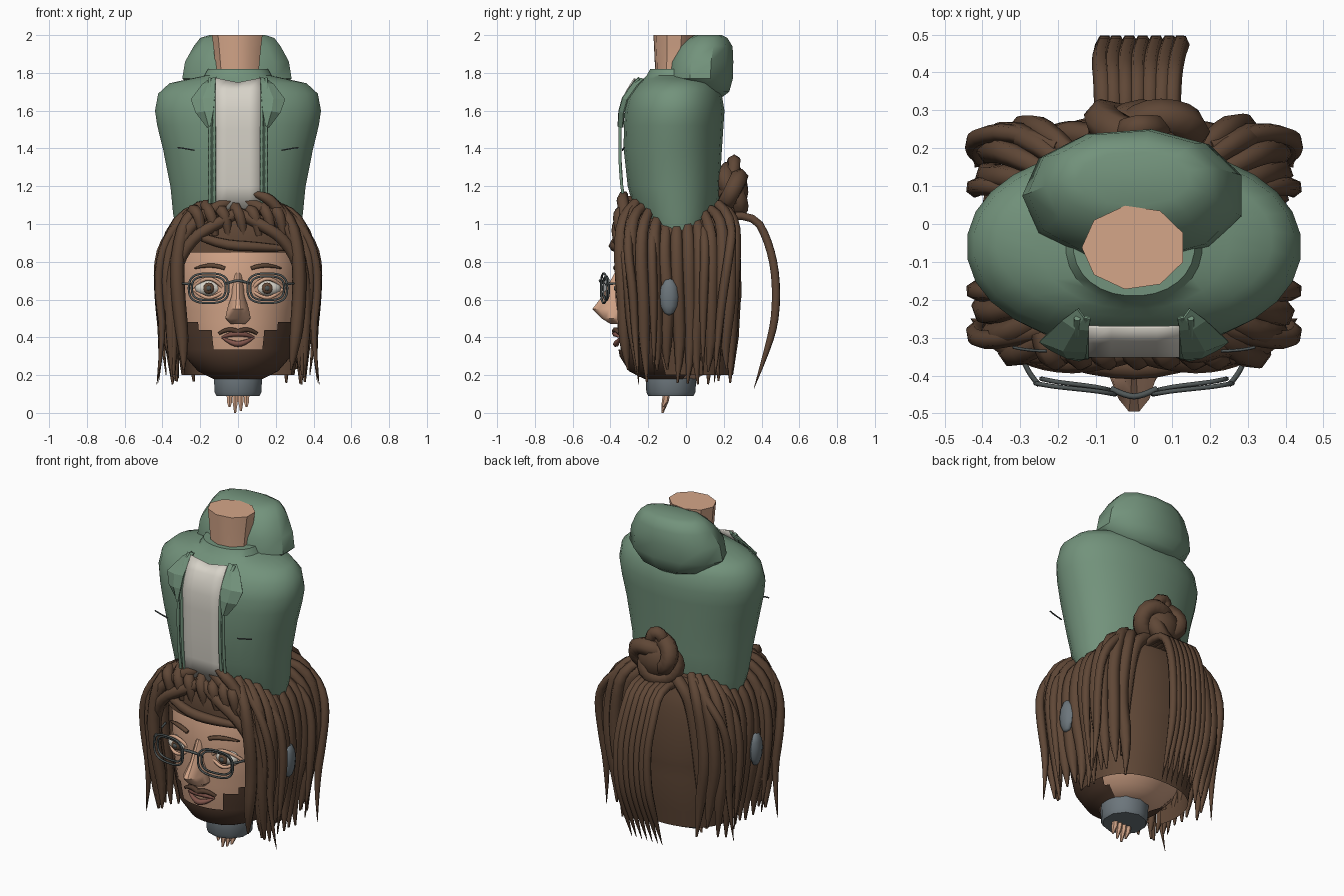
import bpy, bmesh, math, random
random.seed(4)


def mat(name, r, g, b):
    m = bpy.data.materials.new(name)
    m.diffuse_color = (r, g, b, 1)
    return m


GREEN = mat("jacket_green", .17, .29, .20)
SKIN = mat("skin", .66, .38, .25)
HAIR = mat("hair_brown", .115, .063, .037)
BEARD = mat("beard_brown", .085, .045, .028)
WHITE = mat("shirt_white", .68, .65, .58)
GREY = mat("cuff_grey", .15, .18, .20)
DARK = mat("dark_frame", .08, .095, .095)
LIP = mat("lip", .22, .09, .07)


def finish(name, bm, m, smooth=True):
    bmesh.ops.recalc_face_normals(bm, faces=bm.faces)
    me = bpy.data.meshes.new(name)
    bm.to_mesh(me)
    bm.free()
    ob = bpy.data.objects.new(name, me)
    bpy.context.collection.objects.link(ob)
    me.materials.append(m)
    if smooth:
        bpy.ops.object.select_all(action='DESELECT')
        ob.select_set(True)
        bpy.context.view_layer.objects.active = ob
        bpy.ops.object.shade_smooth_by_angle(angle=math.radians(40))
    return ob


def lerp(table, z):
    """Interpolate rows of (z, values...) at height z."""
    for a, b in zip(table, table[1:]):
        if z <= b[0]:
            t = max(0, (z - a[0]) / (b[0] - a[0]))
            return [p + (q - p) * t for p, q in zip(a[1:], b[1:])]
    return list(table[-1][1:])


def loft(name, rings, m, n=24, power=2.0, grow=0, keep=None, zs=None, cx=0, smooth=True):
    """Stack of (z, cy, rx, ry) superellipse rings, optionally only part kept."""
    bm = bmesh.new()
    rows = []
    for z in zs or [r[0] for r in rings]:
        cy, rx, ry = lerp(rings, z)
        row = []
        for i in range(n):
            a = 2 * math.pi * (i + .5) / n
            c, s = math.cos(a), math.sin(a)
            row.append(bm.verts.new((
                cx + (rx + grow) * math.copysign(abs(c) ** (2 / power), c),
                cy + (ry + grow) * math.copysign(abs(s) ** (2 / power), s), z)))
        rows.append(row)
    for a, b in zip(rows, rows[1:]):
        for i in range(n):
            j = (i + 1) % n
            bm.faces.new((a[i], a[j], b[j], b[i]))
    bm.faces.new(rows[0][::-1])
    bm.faces.new(rows[-1])
    if keep:
        bad = [f for f in bm.faces if not keep(f.calc_center_median())]
        bmesh.ops.delete(bm, geom=bad, context='FACES')
    return finish(name, bm, m, smooth)


def tubes(name, paths, m, r, sides=1, res=3, cyclic=False, mirror=False):
    """Many tapering tubes; each path is a list of (x, y, z[, radius factor])."""
    cu = bpy.data.curves.new(name, 'CURVE')
    cu.dimensions = '3D'
    cu.bevel_depth, cu.bevel_resolution, cu.use_fill_caps = r, sides, True
    if mirror:
        paths = paths + [[(-p[0],) + tuple(p[1:]) for p in path] for path in paths]
    for path in paths:
        s = cu.splines.new('NURBS')
        s.points.add(len(path) - 1)
        for q, p in zip(s.points, path):
            q.co = (p[0], p[1], p[2], 1)
            q.radius = p[3] if len(p) > 3 else 1
        s.order_u, s.resolution_u = 3, res
        s.use_endpoint_u, s.use_cyclic_u = not cyclic, cyclic
    ob = bpy.data.objects.new(name, cu)
    bpy.context.collection.objects.link(ob)
    cu.materials.append(m)


def ball(name, loc, size, m, seg=14):
    bm = bmesh.new()
    bmesh.ops.create_uvsphere(bm, u_segments=seg, v_segments=seg // 2 + 1, radius=1)
    bmesh.ops.scale(bm, vec=size, verts=bm.verts)
    bmesh.ops.translate(bm, vec=loc, verts=bm.verts)
    finish(name, bm, m)


def plate(name, rows, m, smooth=True):
    """Thin surface through rows of points."""
    bm = bmesh.new()
    vs = [[bm.verts.new(p) for p in row] for row in rows]
    for a, b in zip(vs, vs[1:]):
        for i in range(len(a) - 1):
            bm.faces.new((a[i], a[i + 1], b[i + 1], b[i]))
    ob = finish(name, bm, m, smooth)
    ob.modifiers.new("thick", 'SOLIDIFY').thickness = .008


# Head, beard with mouth cut-out, hair cap
HEAD = [(.18, -.08, .12, .13), (.22, -.08, .2, .21), (.30, -.06, .27, .28), (.42, -.05, .30, .31),
        (.6, -.05, .325, .325), (.8, -.05, .33, .325), (.95, -.05, .29, .29), (1.06, -.05, .18, .18)]
ZS = [.18, .2, .22, .26, .3, .335, .36, .4, .44, .48, .54, .6, .7, .8, .88, .95, 1.0, 1.06]
loft("head", HEAD, SKIN, 40, zs=ZS)
loft("beard", HEAD, BEARD, 48, grow=.012, zs=ZS, keep=lambda p: p.y < 0 and .185 < p.z < .48
     and not (abs(p.x) < .125 and p.z > .345) and not (abs(p.x) < .2 and p.z > .45))
CAP = [(.2, .0, .30, .25), (.4, -.025, .33, .305), (.58, -.035, .345, .325), (.62, -.03, .35, .325),
       (.85, -.04, .355, .33), (.98, -.05, .325, .32), (1.08, -.05, .25, .28)]
loft("hair_cap", CAP, HAIR, 40, power=2.3, zs=[.2, .3, .4, .5, .58, .62, .74, .85, .92, .98, 1.08],
     keep=lambda p: (p.z > .86 or p.y > -.12) and .2 < p.z)

# Face features
loft("nose", [(.47, -.36, .04, .04), (.50, -.38, .07, .07), (.55, -.38, .06, .12),
              (.62, -.365, .035, .08), (.74, -.345, .025, .035)], SKIN, 12, power=1.8)
for s, side in ((-1, "left"), (1, "right")):
    ball("eye_white_" + side, (s * .155, -.325, .66), (.075, .045, .042), WHITE)
    ball("iris_" + side, (s * .155, -.362, .66), (.03, .015, .03), HAIR, 12)
    ball("pupil_" + side, (s * .155, -.374, .66), (.014, .008, .014), DARK, 8)
    ball("ear_piece_" + side, (s * .40, -.09, .615), (.03, .05, .10), GREY, 10)
tubes("eyelids", [[(.07, -.35, .65), (.11, -.372, .705), (.19, -.36, .715), (.24, -.31, .66)],
                  [(.07, -.35, .65), (.12, -.365, .61), (.19, -.355, .61), (.24, -.31, .66)]],
      SKIN, .01, mirror=True)
tubes("eyebrows", [[(.07, -.375, .765, .8), (.14, -.37, .795, 1.2), (.23, -.31, .765, .3)]], HAIR, .014, mirror=True)
tubes("moustache", [[(0, -.378, .43), (.05, -.375, .455), (.10, -.355, .42, .6)]], BEARD, .015, mirror=True)
tubes("lips", [[(-.085, -.345, .40, .3), (-.03, -.375, .42), (.03, -.375, .42), (.085, -.345, .40, .3)],
               [(-.085, -.345, .40, .3), (-.03, -.37, .365), (.03, -.37, .365), (.085, -.345, .40, .3)]], LIP, .017)

# Glasses with rounded-square double rims
for k, off in ((0, 0), (1, .016)):
    ring = []
    for i in range(16):
        c, s = math.cos(i * math.pi / 8), math.sin(i * math.pi / 8)
        ring.append((.155 + (.107 - off) * math.copysign(abs(c) ** .7, c), -.435 + .012 * k + .015 * c,
                     .66 + (.08 - off) * math.copysign(abs(s) ** .7, s)))
    tubes("lens_frame_%d" % k, [ring], DARK, .006, cyclic=True, mirror=True)
tubes("glasses_bridge", [[(-.06, -.435, .685), (-.02, -.455, .70), (.02, -.455, .70), (.06, -.435, .685)]], DARK, .008)
tubes("glasses_temples", [[(.25, -.425, .68), (.275, -.40, .685), (.30, -.34, .685), (.34, -.2, .68)]],
      DARK, .007, mirror=True)

# Side dreadlocks
locks = []
SPREAD = [(-.34, .30), (-.29, .35), (-.23, .365), (-.17, .355), (-.11, .345), (-.05, .345),
          (.01, .345), (.07, .345), (.13, .355), (.19, .355), (.24, .32), (.26, .265)]
for s in (-1, 1):
    for y, x in SPREAD:
        j = lambda k=.012: random.uniform(-k, k)
        top = .985 + .32 * max(0, abs(y + .03) - .08)
        locks.append([(s * x * .62, y * .75 - .01, top + .05 + j(), .7), (s * x * .92, y, top + j(), .9),
                      (s * (x + .025), y + j(), .82, 1.05), (s * (x + .025 + j()), y * .95 + j(), .6, 1.05),
                      (s * (x - .01 + j()), y * .92 + j(.02), .36, .95),
                      (s * (x - .02 + j()), y * .9, random.uniform(.15, .25), .15)])
tubes("dreadlocks", locks, HAIR, .036)
# Loose outer locks bowing away from the head
tubes("loose_locks", [
    [(.2, .2, 1.08), (.32, .25, 1.0), (.425, .23, .85), (.42, .19, .6), (.40, .17, .4, .8), (.42, .15, .16, .05)],
    [(.2, -.27, 1.1), (.32, -.30, 1.02), (.41, -.31, .85), (.425, -.28, .65), (.39, -.27, .4, .8), (.43, -.25, .15, .05)],
    [(.24, .08, 1.02), (.36, .10, .95), (.42, .10, .8), (.42, .09, .55), (.38, .09, .2, .1)],
    [(.24, -.17, 1.02), (.36, -.18, .95), (.42, -.18, .8), (.42, -.17, .55), (.38, -.17, .2, .1)]],
    HAIR, .025, mirror=True)
# Fringe and short curls over the forehead
tubes("fringe", [[(.0, -.33, 1.06), (.12, -.365, 1.0), (.25, -.355, .92), (.34, -.31, .75), (.34, -.28, .45), (.34, -.26, .2, .2)],
                 [(.05, -.3, 1.12), (.18, -.34, 1.06), (.30, -.34, .93), (.36, -.3, .7), (.355, -.28, .4), (.35, -.25, .19, .2)]],
      HAIR, .034, mirror=True)
tubes("forehead_curls", [[(x, -.29, 1.07 + .03 * (i % 2)), (x + .01, -.345, 1.08), (x + .04, -.36, 1.02), (x + .05, -.35, .94, .6)]
                         for i, x in enumerate((-.24, -.17, -.1, -.02, .06, .13, .19))]
      + [[(.08, -.32, 1.16, .4), (.14, -.34, 1.15), (.2, -.33, 1.1), (.27, -.32, 1.0)]], HAIR, .032)
tubes("low_fringe", [[(-.24, -.34, .95, .7), (-.1, -.38, .89, 1), (.1, -.38, .88, 1), (.26, -.33, .87, .5)]], HAIR, .03)

# Bun (knotted loops) and ponytail at the back
knot = []
for i in range(24):
    t = 2 * math.pi * i / 24
    r = .085 + .035 * math.cos(3 * t)
    knot.append((.02 + r * 1.15 * math.cos(2 * t), .245 + .04 * math.sin(3 * t), 1.175 + r * math.sin(2 * t)))
tubes("bun_knot", [knot], HAIR, .05, res=2, cyclic=True)
ball("bun_core", (.02, .245, 1.17), (.12, .085, .11), HAIR, 10)
tubes("bun_loop", [[(-.02, .22, 1.2), (-.03, .25, 1.33), (.05, .26, 1.335), (.08, .24, 1.2)]], HAIR, .036)
tubes("bun_base", [[(-.02, .2, 1.12), (-.14, .24, 1.05), (-.2, .235, .95), (-.24, .22, .6), (-.24, .2, .3, .3)],
                   [(.04, .2, 1.12), (.16, .24, 1.05), (.21, .235, .95), (.25, .22, .6), (.25, .2, .3, .3)]], HAIR, .036)
tubes("ponytail", [[(x * .9, .22, 1.04), (x * .9, .36, 1.06), (x, .44, .9), (x + .015, .478, .72),
                    (x + .01, .475, .5), (x, .43, .33, .8), (x - .005, .36, .13, .05)]
                   for x in (-.09, -.06, -.025, .01, .045, .08, .11)], HAIR, .024)

# Cuff and skin scraps under the head
loft("cuff", [(.09, -.08, .12, .12), (.11, -.08, .13, .13), (.2, -.08, .135, .135), (.25, -.08, .12, .12)], GREY, 10)
for i, (x, lo) in enumerate(((-.045, .03), (-.015, 0), (.015, .01), (.045, .03))):
    loft("skin_scrap_%d" % i, [(lo, -.125, .006, .006), (.06, -.11, .016, .018), (.12, -.10, .018, .02)], SKIN, 6, cx=x)

# Jacket body and collar
loft("jacket", [(.95, -.04, .325, .18), (1.05, -.05, .345, .22), (1.2, -.065, .36, .245), (1.4, -.07, .40, .262),
                (1.52, -.065, .43, .265), (1.6, -.06, .442, .265), (1.69, -.055, .425, .245), (1.745, -.045, .365, .20),
                (1.77, -.05, .25, .175), (1.785, -.06, .18, .15), (1.82, -.06, .16, .13)], GREEN, 28, power=2.1)

# Shirt, opening edges, lapels, pockets
FRONT = [(1.0, -.30), (1.08, -.325), (1.3, -.345), (1.5, -.348), (1.63, -.34), (1.71, -.305), (1.78, -.235)]
fy = lambda z, d=0: lerp(FRONT, z)[0] - d
plate("shirt", [[(x, fy(z, .004 if z < 1.6 else .01), z + (.2 * abs(x) if z > 1.73 else 0))
                 for x in (-.12, -.06, 0, .06, .12)] for z in (1.07, 1.2, 1.35, 1.5, 1.6, 1.66, 1.71, 1.75)], WHITE)
tubes("opening_edges", [[(x0, fy(z, .004), z) for z in (1.02, 1.15, 1.3, 1.45, 1.6, 1.7, 1.77)]
                        for x0 in (.125, .15)], GREEN, .009, mirror=True)
for s, side in ((-1, "left"), (1, "right")):
    plate("lapel_" + side, [[(s * a, fy(z, .016), z), (s * (a + b) / 2, fy(z, .014), z - .005), (s * b, fy(z, -.01), z - .01)]
                            for z, a, b in ((1.78, .115, .15), (1.75, .12, .19), (1.67, .125, .25),
                                            (1.6, .13, .225), (1.52, .145, .165))], GREEN, False)
tubes("pocket_slits", [[(.23, -.335, 1.39), (.28, -.335, 1.4), (.32, -.325, 1.405)]], DARK, .004, mirror=True)

# Hood and neck on top
loft("hood", [(1.67, .11, .12, .08), (1.70, .10, .21, .13), (1.77, .075, .295, .175), (1.86, .08, .28, .172),
              (1.94, .10, .235, .148), (1.985, .115, .20, .105), (2.0, .12, .15, .07)], GREEN, 11, power=2.15)
loft("neck", [(1.75, -.07, .12, .09), (1.82, -.07, .118, .095), (1.92, -.065, .128, .105), (2.0, -.062, .138, .112)], SKIN, 9)
